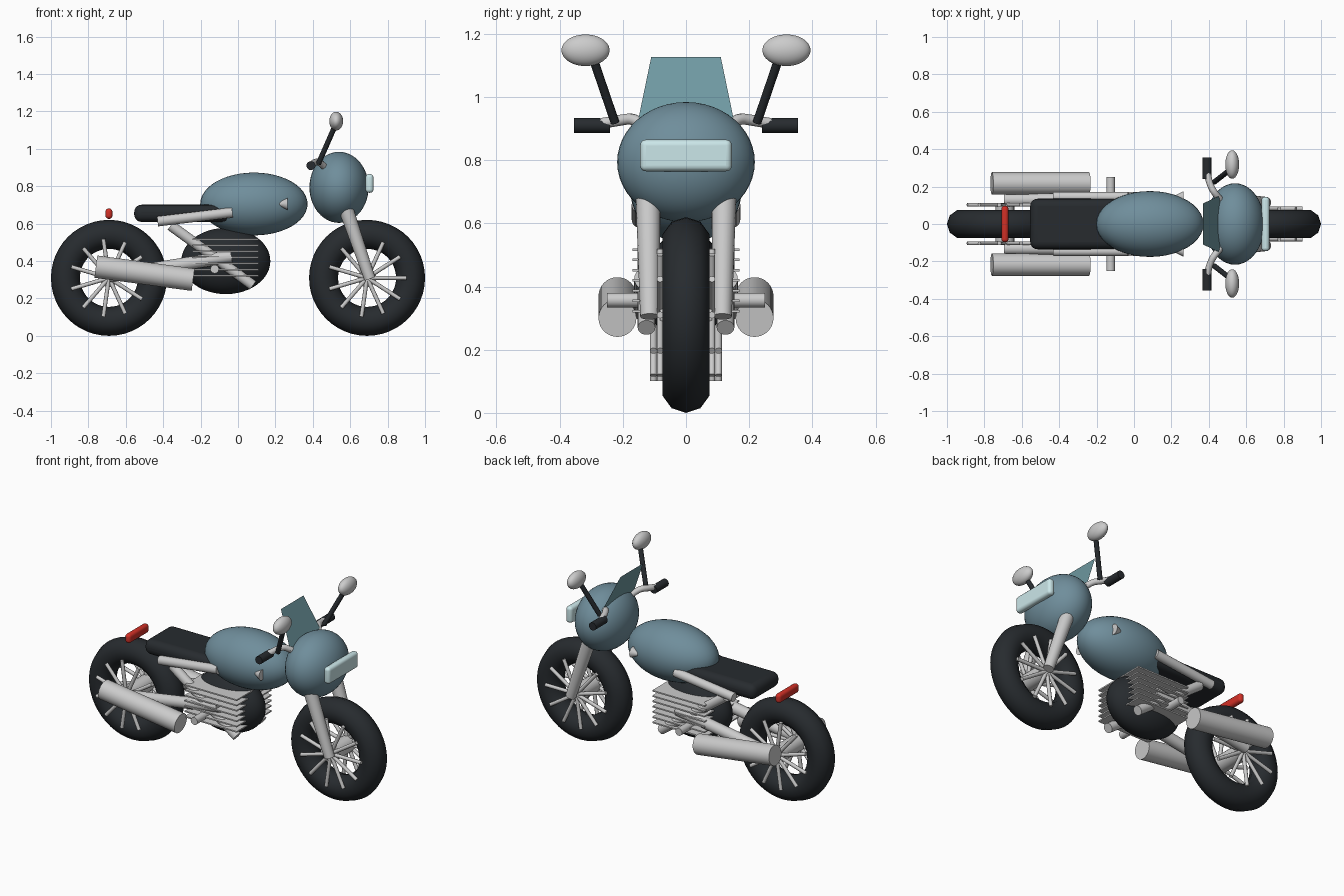
import bpy, bmesh, math
from mathutils import Vector

if "Cube" in bpy.data.objects:
    bpy.data.objects.remove(bpy.data.objects["Cube"])


def mat(name, r, g, b):
    m = bpy.data.materials.new(name)
    m.diffuse_color = (r, g, b, 1)
    m.use_nodes = True
    m.node_tree.nodes["Principled BSDF"].inputs["Base Color"].default_value = m.diffuse_color
    return m


BODY = mat("blue_paint", 0.16, 0.27, 0.33)
DARK = mat("black_rubber", 0.02, 0.024, 0.028)
GLASS = mat("tinted_glass", 0.16, 0.32, 0.36)
LAMP = mat("lamp_glass", 0.6, 0.8, 0.82)
RED = mat("red_lamp", 0.65, 0.03, 0.02)


def finish(name, m=None, smooth=True):
    o = bpy.context.object
    o.name = name
    if m:
        o.data.materials.append(m)
    if smooth:
        bpy.ops.object.shade_smooth_by_angle(angle=math.radians(40))
    return o


def ellipsoid(name, c, r, m=None):
    bpy.ops.mesh.primitive_uv_sphere_add(segments=40, ring_count=24, location=c)
    o = bpy.context.object
    o.scale = r
    bpy.ops.object.transform_apply(location=False, rotation=False, scale=True)
    return finish(name, m)


def rod(name, a, b, r1, r2=None, m=None, sides=20):
    a, b = Vector(a), Vector(b)
    d = b - a
    bpy.ops.mesh.primitive_cone_add(vertices=sides, radius1=r1, radius2=r1 if r2 is None else r2,
                                    depth=d.length, location=(a + b) / 2,
                                    rotation=d.to_track_quat('Z', 'Y').to_euler())
    return finish(name, m)


def box(name, c, size, bevel=0, m=None):
    bpy.ops.mesh.primitive_cube_add(size=1, location=c)
    o = bpy.context.object
    o.scale = size
    bpy.ops.object.transform_apply(location=False, rotation=False, scale=True)
    if bevel:
        b = o.modifiers.new("round", 'BEVEL')
        b.width, b.segments = bevel, 5
    return finish(name, m, bool(bevel))


SIDES = ((-1, "right"), (1, "left"))

# wheels: tyre, hub and two rings of spokes
for label, x, sy in (("front", 0.69, 0.082), ("rear", -0.69, 0.103)):
    bpy.ops.mesh.primitive_torus_add(major_segments=48, minor_segments=10, major_radius=0.2325,
                                     minor_radius=0.0775, location=(x, 0, 0.31),
                                     rotation=(math.pi / 2, 0, 0))
    finish(label + "_tyre", DARK)
    rod(label + "_hub", (x, -sy, 0.31), (x, sy, 0.31), 0.05)
    for s, side in SIDES:
        for i in range(11):
            t = 2 * math.pi * i / 11
            rod(f"{label}_spoke_{side}_{i}", (x, s * sy, 0.31),
                (x + 0.21 * math.cos(t), s * sy, 0.31 + 0.21 * math.sin(t)), 0.011, sides=10)

# bodywork
ellipsoid("fuel_tank", (0.085, 0, 0.705), (0.287, 0.176, 0.168), BODY)
ellipsoid("front_fairing", (0.54, 0, 0.794), (0.158, 0.218, 0.19), BODY)
box("headlight", (0.703, 0, 0.815), (0.042, 0.29, 0.10), 0.018, LAMP)
box("tail_light", (-0.69, 0, 0.653), (0.037, 0.195, 0.055), 0.017, RED)
box("seat", (-0.28, 0, 0.655), (0.55, 0.27, 0.092), 0.04, DARK)

# windscreen: a single leaning trapezoid
me = bpy.data.meshes.new("windscreen")
me.from_pydata([(0.465, -0.155, 0.91), (0.465, 0.155, 0.91), (0.37, 0.11, 1.127), (0.37, -0.11, 1.127)],
               [], [(0, 1, 2, 3)])
me.materials.append(GLASS)
bpy.context.collection.objects.link(bpy.data.objects.new("windscreen", me))

# engine block with cooling fins
ellipsoid("engine_block", (-0.065, 0, 0.40), (0.238, 0.13, 0.177), DARK)
for i in range(7):
    box(f"cooling_fin_{i}", (-0.067, 0, 0.322 + i * 0.0325), (0.355, 0.34, 0.008))
rod("foot_pegs", (-0.125, -0.25, 0.357), (-0.125, 0.25, 0.357), 0.023)

# paired parts
for s, side in SIDES:
    rod("fork_leg_" + side, (0.57, s * 0.12, 0.70), (0.705, s * 0.115, 0.305), 0.04, 0.03)
    rod("seat_rail_" + side, (-0.43, s * 0.145, 0.612), (-0.03, s * 0.145, 0.66), 0.027)
    rod("frame_tube_" + side, (-0.36, s * 0.125, 0.59), (0.08, s * 0.125, 0.27), 0.028)
    rod("swing_arm_" + side, (-0.69, s * 0.13, 0.32), (-0.035, s * 0.13, 0.425), 0.034)
    rod("muffler_" + side, (-0.76, s * 0.217, 0.37), (-0.24, s * 0.217, 0.30), 0.06, sides=32)
    rod("turn_signal_" + side, (0.265, s * 0.143, 0.705), (0.21, s * 0.143, 0.705), 0.032, 0.005)
    rod("grip_" + side, (0.39, s * 0.24, 0.91), (0.39, s * 0.355, 0.91), 0.024, m=DARK)
    rod("mirror_stem_" + side, (0.43, s * 0.225, 0.92), (0.52, s * 0.295, 1.125), 0.014, m=DARK)
    ellipsoid("mirror_" + side, (0.525, s * 0.318, 1.148), (0.037, 0.076, 0.05))

    # curved handlebar running into the fairing
    cu = bpy.data.curves.new("handlebar_" + side, 'CURVE')
    cu.dimensions, cu.bevel_depth, cu.bevel_resolution, cu.use_fill_caps = '3D', 0.018, 3, True
    sp = cu.splines.new('NURBS')
    sp.points.add(3)
    for p, co in zip(sp.points, ((0.39, 0.285, 0.913), (0.40, 0.22, 0.925),
                                 (0.44, 0.15, 0.935), (0.49, 0.10, 0.87))):
        p.co = (co[0], s * co[1], co[2], 1)
    sp.order_u, sp.use_endpoint_u = 3, True
    bpy.context.collection.objects.link(bpy.data.objects.new("handlebar_" + side, cu))
